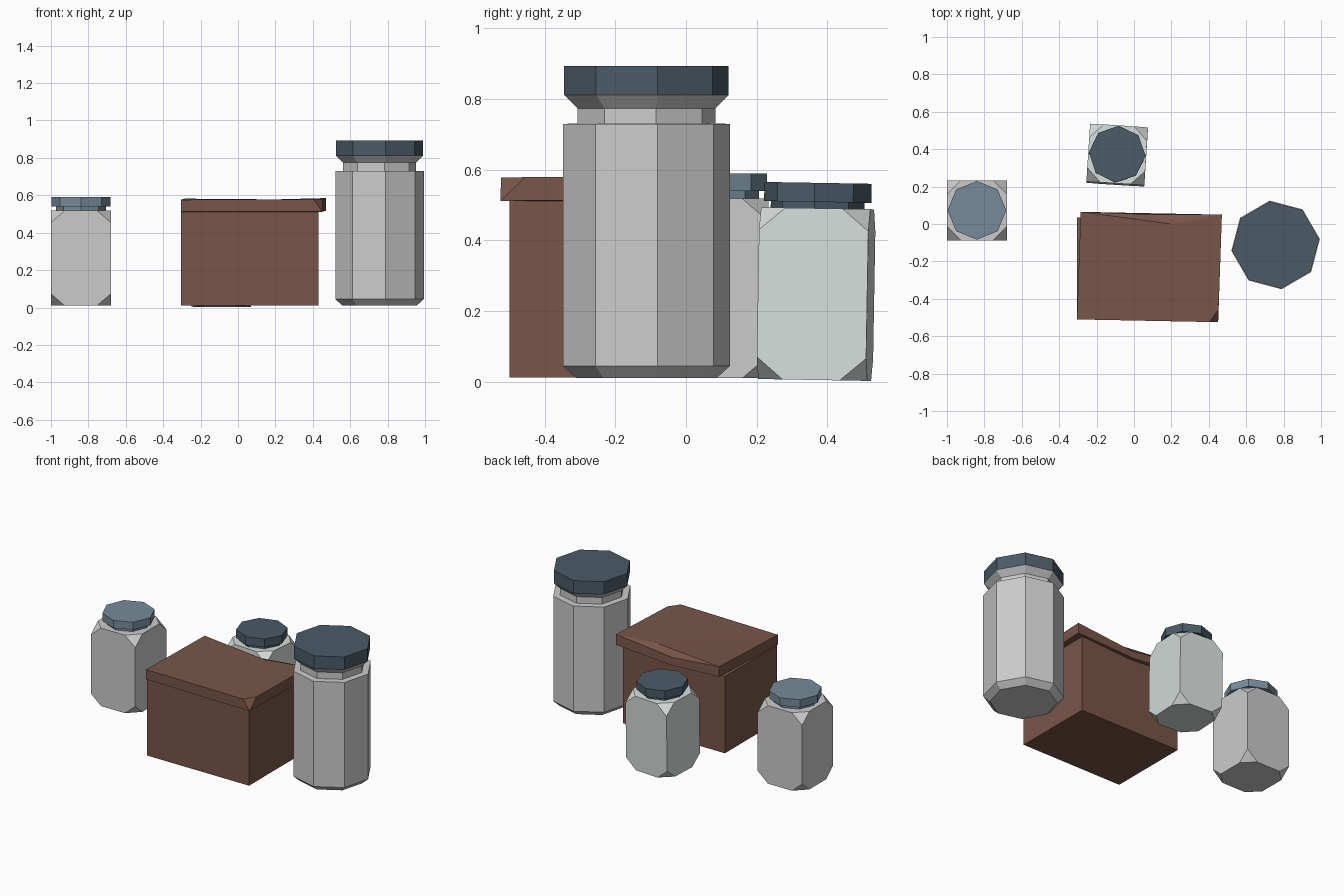
import bpy, bmesh
from math import cos, sin, radians
from mathutils import Matrix, Vector

if "Cube" in bpy.data.objects:
    bpy.data.objects.remove(bpy.data.objects["Cube"])


def material(name, rgb):
    m = bpy.data.materials.new(name)
    m.diffuse_color = (*rgb, 1)
    m.use_nodes = True
    m.node_tree.nodes["Principled BSDF"].inputs["Base Color"].default_value = m.diffuse_color
    return m


DARK = material("dark_slate", (0.07, 0.105, 0.135))
BLUE = material("light_slate", (0.18, 0.26, 0.32))
BROWN = material("brown", (0.19, 0.092, 0.066))
WHITE = material("off_white", (0.68, 0.73, 0.71))


def finish(name, bm, mat=None, matrix=None):
    bmesh.ops.recalc_face_normals(bm, faces=bm.faces)
    me = bpy.data.meshes.new(name)
    bm.to_mesh(me)
    bm.free()
    ob = bpy.data.objects.new(name, me)
    bpy.context.collection.objects.link(ob)
    if mat:
        me.materials.append(mat)
    if matrix:
        ob.matrix_world = matrix
    return ob


def octagon(name, profile, matrix, mat=None, phase=0.0):
    """Capped eight-sided solid through (radius, z) rings."""
    bm = bmesh.new()
    rings = [[bm.verts.new((r * cos(radians(phase + 45 * i)),
                            r * sin(radians(phase + 45 * i)), z))
              for i in range(8)] for r, z in profile]
    for a, b in zip(rings, rings[1:]):
        for i in range(8):
            j = (i + 1) % 8
            bm.faces.new((a[i], a[j], b[j], b[i]))
    bm.faces.new(rings[0])
    bm.faces.new(rings[-1])
    return finish(name, bm, mat, matrix)


def square_jar(name, matrix, half, height, lid_r, neck_h, lid_h, body_mat, lid_mat):
    """Square jar with clipped corners, neck and octagonal lid."""
    bm = bmesh.new()
    bmesh.ops.create_cube(bm, size=1)
    bmesh.ops.scale(bm, vec=(2 * half, 2 * half, height / 0.85), verts=bm.verts)
    bmesh.ops.bevel(bm, geom=bm.verts[:], offset=0.074, segments=1,
                    affect='VERTICES', profile=0.5)
    bmesh.ops.scale(bm, vec=(1, 1, 0.85), verts=bm.verts)
    bmesh.ops.translate(bm, vec=(0, 0, height / 2), verts=bm.verts)
    finish(name + "_body", bm, body_mat, matrix)
    n = height + neck_h
    octagon(name + "_neck", [(0.133, height - 0.01), (0.133, n + 0.005)], matrix, lid_mat)
    octagon(name + "_lid", [(lid_r, n), (lid_r, n + lid_h)], matrix, lid_mat)


# Tall jar
place = Matrix.Translation((0.757, -0.112, 0))
octagon("tall_jar_body",
        [(0.20, 0.01), (0.239, 0.045), (0.239, 0.73), (0.197, 0.731),
         (0.197, 0.774), (0.235, 0.812)], place, None, 7.7)
octagon("tall_jar_lid", [(0.235, 0.812), (0.235, 0.894)], place, DARK, 7.7)

# Small jars: grey one upright, white one turned and slightly tilted
square_jar("grey_jar", Matrix.Translation((-0.84, 0.073, 0.01)),
           0.16, 0.508, 0.157, 0.022, 0.05, None, BLUE)
square_jar("white_jar", Matrix.Translation((-0.09, 0.364, 0.005))
           @ Matrix.Rotation(radians(-1), 4, 'X') @ Matrix.Rotation(radians(-3.7), 4, 'Z'),
           0.155, 0.486, 0.152, 0.018, 0.054, WHITE, DARK)

# Box body
bm = bmesh.new()
bmesh.ops.create_cube(bm, size=1)
bmesh.ops.scale(bm, vec=(0.735, 0.535, 0.50), verts=bm.verts)
bmesh.ops.translate(bm, vec=(0.0625, -0.2325, 0.262), verts=bm.verts)
finish("box_body", bm, BROWN)

# Box lid: skewed slab, one clipped front corner and a dent in the back edge
bm = bmesh.new()
V = lambda x, y, z: bm.verts.new(Vector((x, y, z)))
b_fl, b_fr = V(-0.305, -0.51, 0.512), V(0.45, -0.525, 0.512)
b_br, b_bl = V(0.47, 0.05, 0.517), V(-0.285, 0.065, 0.517)
b_mid = V(0.06, 0.058, 0.495)
t_fl, t_f, t_r = V(-0.305, -0.51, 0.576), V(0.405, -0.524, 0.578), V(0.452, -0.455, 0.579)
t_br, t_bl = V(0.47, 0.05, 0.585), V(-0.285, 0.065, 0.582)
t_mid, t_in = V(0.06, 0.052, 0.545), V(0.2, 0.0, 0.578)
for f in [(b_fl, b_fr, t_f, t_fl), (b_fr, t_r, t_f), (b_fr, b_br, t_br, t_r),
          (b_br, b_mid, t_mid, t_br), (b_mid, b_bl, t_bl, t_mid), (b_bl, b_fl, t_fl, t_bl),
          (t_br, t_mid, t_in), (t_mid, t_bl, t_in), (t_bl, t_fl, t_in),
          (t_fl, t_f, t_in), (t_f, t_r, t_in), (t_r, t_br, t_in),
          (b_fl, b_bl, b_mid), (b_fl, b_mid, b_fr), (b_fr, b_mid, b_br)]:
    bm.faces.new(f)
finish("box_lid", bm, BROWN)
